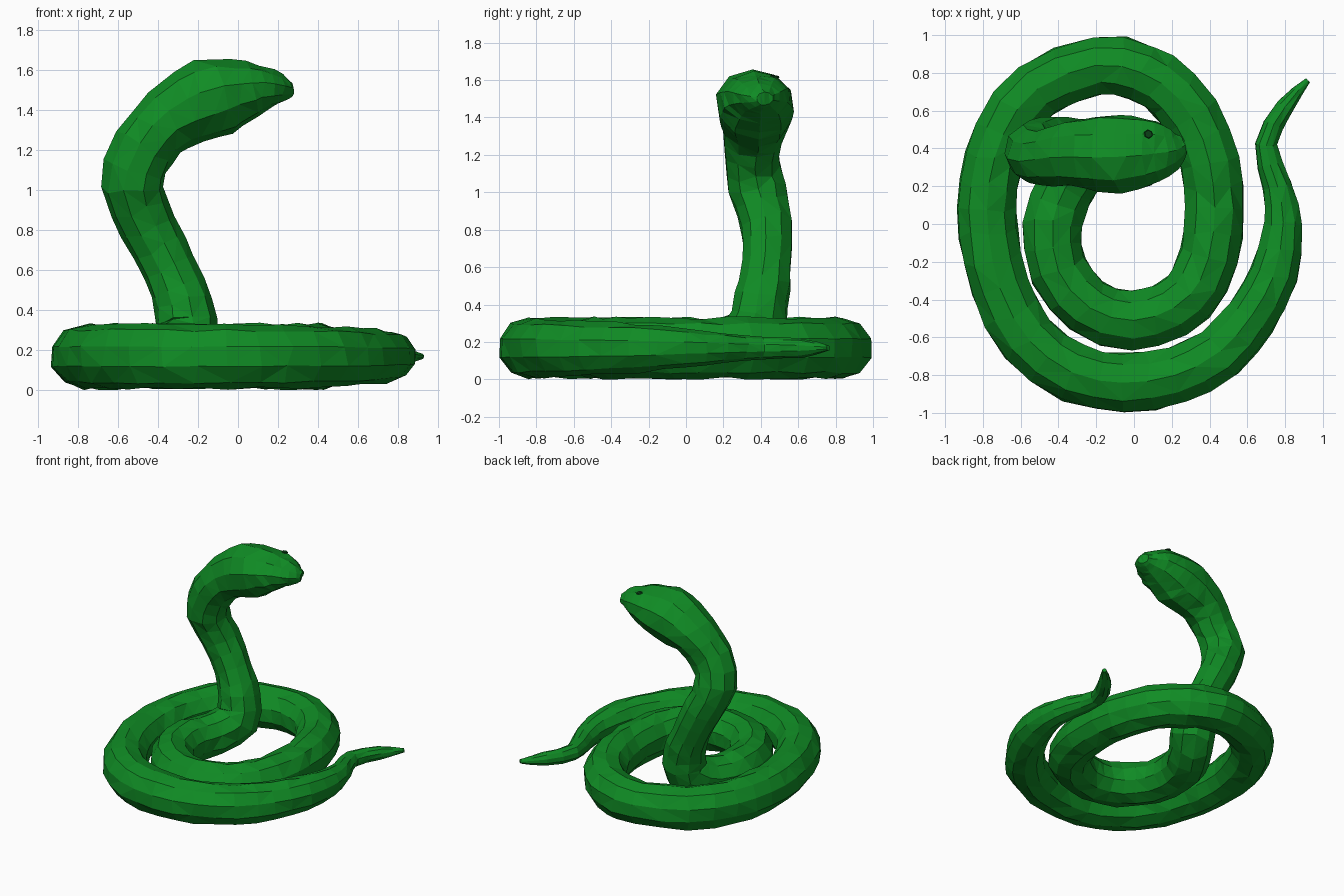
import bpy
import bmesh
import math
import random
from mathutils import Vector, Matrix
from mathutils.bvhtree import BVHTree

random.seed(4)
SIDES = 10
COIL_HEIGHT = 0.167

if "Cube" in bpy.data.objects:
    bpy.data.objects.remove(bpy.data.objects["Cube"])


def make_material(name, colour):
    mat = bpy.data.materials.new(name)
    mat.use_nodes = True
    mat.diffuse_color = (*colour, 1)
    mat.node_tree.nodes["Principled BSDF"].inputs["Base Color"].default_value = (*colour, 1)
    return mat


def add_object(name, bm, mat):
    mesh = bpy.data.meshes.new(name)
    bm.to_mesh(mesh)
    bm.free()
    mesh.materials.append(mat)
    obj = bpy.data.objects.new(name, mesh)
    bpy.context.collection.objects.link(obj)
    return obj


def smooth_path(points, steps):
    """Catmull-Rom interpolation of stations of any dimension."""
    pts = [points[0]] + points + [points[-1]]
    result = []
    for a, b, c, d in zip(pts, pts[1:], pts[2:], pts[3:]):
        for s in range(steps):
            t = s / steps
            result.append([q + t / 2 * (r - p + t * (2*p - 5*q + 4*r - u + t * (3*(q - r) + u - p)))
                           for p, q, r, u in zip(a, b, c, d)])
    return result + [list(points[-1])]


def loft(stations):
    """Tube through stations (x, y, z, radius, y stretch) with an untwisted frame."""
    bm = bmesh.new()
    centres = [Vector(s[:3]) for s in stations]
    last = len(centres) - 1
    side, previous, rings = None, None, []
    for i, (_, _, _, radius, stretch) in enumerate(stations):
        tangent = (centres[min(i + 1, last)] - centres[max(i - 1, 0)]).normalized()
        if side is None:
            side = tangent.cross(Vector((0, 0, 1))).normalized()
        else:
            side = previous.rotation_difference(tangent) @ side
        previous = tangent
        up = side.cross(tangent)
        ring = []
        for k in range(SIDES):
            angle = math.tau * (k + 0.5) / SIDES
            r = radius * random.uniform(0.96, 1.06)
            offset = (side * math.cos(angle) + up * math.sin(angle)) * r
            offset.y *= stretch
            slide = tangent * radius * random.uniform(-0.12, 0.12)
            ring.append(bm.verts.new(centres[i] + offset + slide))
        rings.append(ring)
    for a, b in zip(rings, rings[1:]):
        for k in range(SIDES):
            n = (k + 1) % SIDES
            bm.faces.new((a[k], a[n], b[n], b[k]))
    bm.faces.new(rings[0])
    bm.faces.new(rings[-1])
    bmesh.ops.recalc_face_normals(bm, faces=bm.faces)
    bmesh.ops.triangulate(bm, faces=bm.faces)
    return bm


green = make_material("snake green", (0.005, 0.26, 0.018))
dark = make_material("dark eye green", (0.003, 0.05, 0.008))

# Coil lying on the ground, from tail tip inwards: x, y, radius
coil = [
    (0.92, 0.76, 0.015), (0.80, 0.62, 0.05), (0.70, 0.42, 0.06), (0.76, 0.2, 0.08),
    (0.79, 0, 0.1), (0.74, -0.27, 0.13), (0.62, -0.49, 0.14), (0.45, -0.68, 0.15),
    (0.22, -0.8, 0.155), (-0.05, -0.84, 0.16), (-0.32, -0.79, 0.16), (-0.56, -0.61, 0.16),
    (-0.71, -0.34, 0.16), (-0.77, -0.05, 0.16), (-0.77, 0.2, 0.16), (-0.69, 0.48, 0.16),
    (-0.52, 0.71, 0.16), (-0.2, 0.84, 0.16), (0.04, 0.8, 0.16), (0.22, 0.68, 0.16),
    (0.36, 0.46, 0.16), (0.42, 0.2, 0.16), (0.42, -0.05, 0.16), (0.35, -0.3, 0.16),
    (0.2, -0.45, 0.16), (-0.02, -0.51, 0.16), (-0.24, -0.44, 0.16), (-0.4, -0.25, 0.16),
    (-0.43, 0, 0.16), (-0.36, 0.2, 0.16),
]

# Raised neck and head: x, y, z, radius, y stretch
neck = [
    (-0.26, 0.36, 0.25, 0.16, 1), (-0.27, 0.4, 0.42, 0.15, 1), (-0.34, 0.43, 0.6, 0.135, 1),
    (-0.45, 0.43, 0.82, 0.14, 1), (-0.53, 0.38, 1.02, 0.155, 1), (-0.47, 0.35, 1.21, 0.16, 0.95),
    (-0.34, 0.37, 1.36, 0.165, 1.05), (-0.16, 0.37, 1.45, 0.2, 1), (0, 0.375, 1.49, 0.165, 1.22),
    (0.12, 0.385, 1.51, 0.115, 1.4), (0.21, 0.395, 1.505, 0.075, 1.5), (0.265, 0.42, 1.5, 0.035, 1.4),
]

stations = [(x, y, COIL_HEIGHT, r, 1) for x, y, r in coil] + neck
body = loft(smooth_path(stations, 2))
surface = BVHTree.FromBMesh(body)
add_object("snake_body", body, green)

# Eye: a thin plate laid on the side of the head
spot, normal, _, _ = surface.find_nearest(Vector((0.08, 0.49, 1.64)))
eye = bmesh.new()
turn = normal.to_track_quat("Z", "Y").to_matrix().to_4x4()
bmesh.ops.create_cone(eye, cap_ends=True, segments=6, radius1=0.025, radius2=0.02, depth=0.008,
                      matrix=Matrix.Translation(spot + normal * 0.002) @ turn)
add_object("eye", eye, dark)
